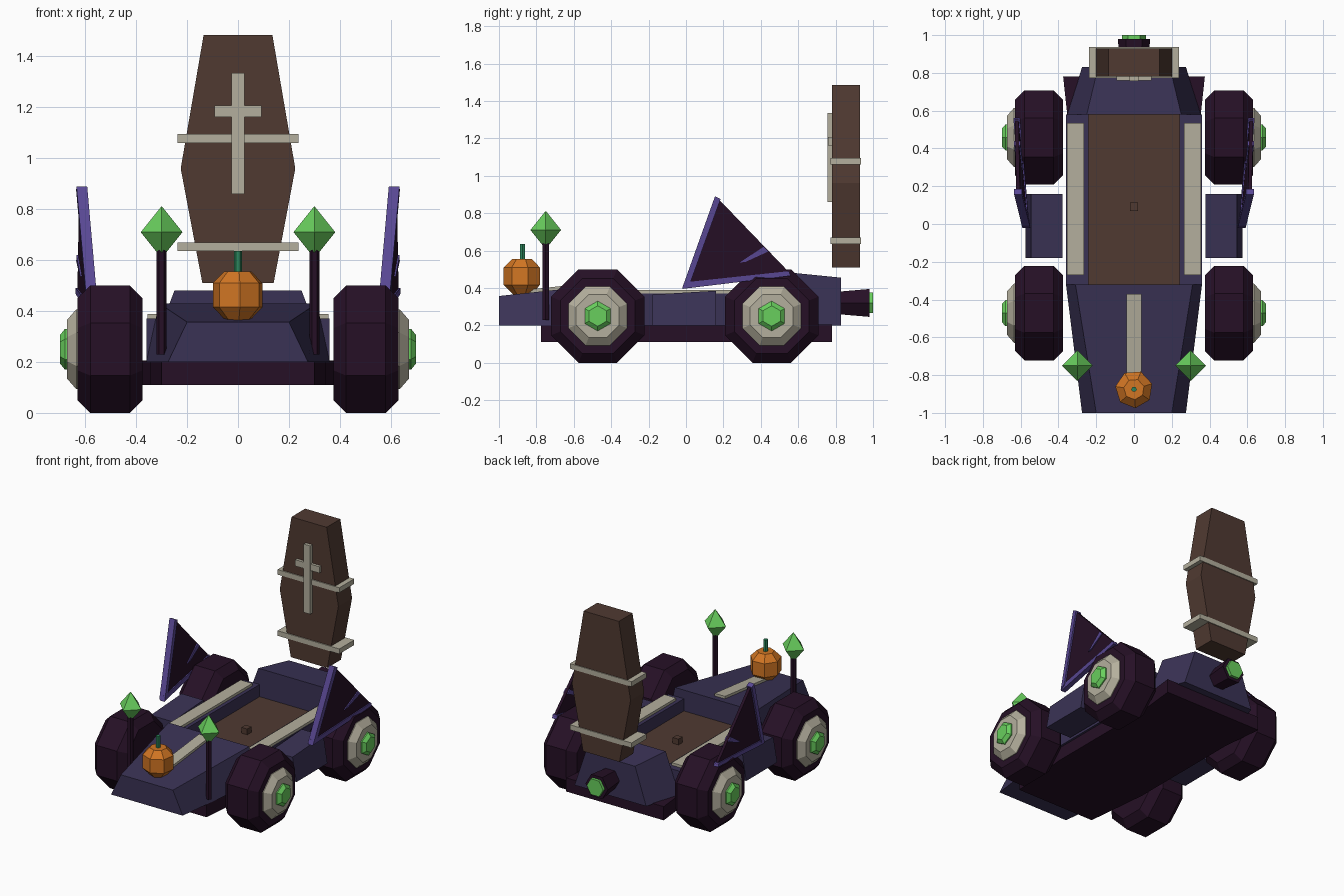
import bpy, bmesh
from math import cos, sin, pi

cube = bpy.data.objects.get("Cube")
if cube:
    bpy.data.objects.remove(cube, do_unlink=True)


def material(name, rgb):
    m = bpy.data.materials.new(name)
    m.use_nodes = True
    m.diffuse_color = (*rgb, 1)
    m.node_tree.nodes["Principled BSDF"].inputs["Base Color"].default_value = (*rgb, 1)
    return m


BODY = material("midnight blue", (.042, .032, .091))
DARK = material("dark plum", (.019, .005, .019))
WOOD = material("brown wood", (.08, .042, .031))
BONE = material("bone", (.456, .429, .337))
GREEN = material("glowing green", (.14, .62, .11))
ORANGE = material("pumpkin orange", (.64, .18, .017))
STEM = material("stem green", (.026, .25, .11))
VIOLET = material("violet trim", (.102, .065, .3))


def loft(name, mat, rings, mirror=False):
    """Skin a list of equal-length rings and cap both ends."""
    bm = bmesh.new()
    loops = [[bm.verts.new(p) for p in ring] for ring in rings]
    n = len(loops[0])
    for a, b in zip(loops, loops[1:]):
        for i in range(n):
            j = (i + 1) % n
            bm.faces.new((a[i], a[j], b[j], b[i]))
    bm.faces.new(loops[0])
    bm.faces.new(loops[-1])
    bmesh.ops.recalc_face_normals(bm, faces=bm.faces)
    mesh = bpy.data.meshes.new(name)
    bm.to_mesh(mesh)
    bm.free()
    mesh.materials.append(mat)
    ob = bpy.data.objects.new(name, mesh)
    bpy.context.collection.objects.link(ob)
    if mirror:
        ob.modifiers.new("mirror", 'MIRROR').use_mirror_merge = False
    return ob


def box(name, mat, x, y, z, mirror=False):
    return loft(name, mat, [[(x[0], y[0], h), (x[1], y[0], h), (x[1], y[1], h), (x[0], y[1], h)]
                            for h in z], mirror)


def lathe(name, mat, axis, centre, profile, sides, turn=0, mirror=False):
    """Turn (position, radius) pairs about a line parallel to x, y or z."""
    rings = []
    for t, r in profile:
        ring = []
        for k in range(sides):
            a = 2 * pi * k / sides + turn
            p = list(centre)
            p[axis] = t
            others = [i for i in range(3) if i != axis]
            p[others[0]] += r * cos(a)
            p[others[1]] += r * sin(a)
            ring.append(p)
        rings.append(ring)
    return loft(name, mat, rings, mirror)


def section(y, bottom, top, z0, z1):
    return [(-bottom, y, z0), (bottom, y, z0), (top, y, z1), (-top, y, z1)]


# Chassis and hull
plan = [(.3, -.775), (.345, -.33), (.345, .5), (.375, .78)]
outline = plan + [(-x, y) for x, y in reversed(plan)]
loft("chassis", DARK, [[(x, y, z) for x, y in outline] for z in (.11, .205)])
loft("nose", BODY, [section(-1, .275, .2, .2, .357), section(-.32, .36, .31, .2, .43)])
loft("rear_deck", BODY, [section(.58, .355, .25, .2, .48), section(.83, .275, .19, .2, .455)])
box("side_rail", BODY, (.24, .36), (-.32, .58), (.2, .37), True)
box("rail_strip", BONE, (.265, .355), (-.27, .535), (.36, .388), True)
box("cockpit_floor", WOOD, (-.241, .241), (-.321, .581), (.2, .285))
box("floor_peg", WOOD, (-.022, .022), (.07, .114), (.285, .325))
loft("nose_strip", BONE, [section(y, .04, .04, z, z + .025)
                          for y, z in ((-.9, .36), (-.37, .417))])
loft("side_step", BODY, [[(.378, y, .2), (.575, y, .2), (.545, y, z), (.378, y, z)]
                         for y, z in ((-.18, .365), (.16, .385))], True)

# Wheels
flat = 1 / cos(pi / 8)
for place, y in (("front", -.472), ("rear", .458)):
    hub = (0, y, .25)
    lathe(place + "_tyre", DARK, 0, hub, [(.375, .2 * flat), (.425, .25 * flat),
          (.58, .25 * flat), (.63, .2 * flat)], 8, pi / 8, True)
    lathe(place + "_hub", BONE, 0, hub, [(.6, .157 * flat), (.635, .157 * flat),
          (.672, .115 * flat)], 8, pi / 8, True)
    lathe(place + "_hub_gem", GREEN, 0, hub, [(.66, .08), (.68, .08), (.7, .055)],
          6, pi / 6, True)

# Lamp posts
lathe("lamp_post", DARK, 2, (.3, -.75, 0), [(.23, .02), (.64, .02)], 6, 0, True)
lathe("lamp_crystal", GREEN, 2, (.3, -.75, 0), [(.61, .002), (.71, .082), (.81, .002)], 4, 0, True)

# Pumpkin
lathe("pumpkin", ORANGE, 2, (0, -.875, 0), [(.365, .05), (.415, .1), (.51, .1), (.555, .055)], 7, .3)
lathe("pumpkin_stem", STEM, 2, (0, -.875, 0), [(.54, .015), (.635, .015)], 6)

# Coffin with straps and cross
half = [(.14, .51), (.225, .96), (.135, 1.485)]
shape = half + [(-x, z) for x, z in reversed(half)]
loft("coffin", WOOD, [[(x, y, z) for x, z in shape] for y in (.78, .93)])
for place, z in (("lower", .635), ("upper", 1.06)):
    box(place + "_strap", BONE, (-.237, .237), (.773, .936), (z, z + .035))
box("cross_upright", BONE, (-.025, .025), (.757, .782), (.86, 1.335))
box("cross_arm", BONE, (-.093, .093), (.76, .782), (1.163, 1.207))

# Exhaust
lathe("exhaust", DARK, 1, (0, 0, .32), [(.82, .07), (.98, .086)], 6)
lathe("exhaust_glow", GREEN, 1, (0, 0, .32), [(.97, .063), (1, .063)], 6)


# Side fins lean outward towards the top and the rear
def fin_part(name, mat, points, thick):
    def lean(y, z):
        return .57 + .06 * (z - .4) + .08 * (y + .02)
    loft(name, mat, [[(lean(y, z) + s * thick, y, z) for y, z in points] for s in (-.5, .5)], True)


fin_part("fin_panel", DARK, [(-.01, .42), (.165, .885), (.555, .48)], .02)
fin_part("fin_front_edge", VIOLET, [(-.02, .4), (.155, .89), (.185, .875), (.02, .42)], .042)
fin_part("fin_bottom_edge", VIOLET, [(-.02, .395), (-.01, .43), (.55, .49), (.56, .465)], .034)
fin_part("fin_rib", VIOLET, [(.285, .535), (.415, .62), (.44, .595), (.32, .54)], .034)
